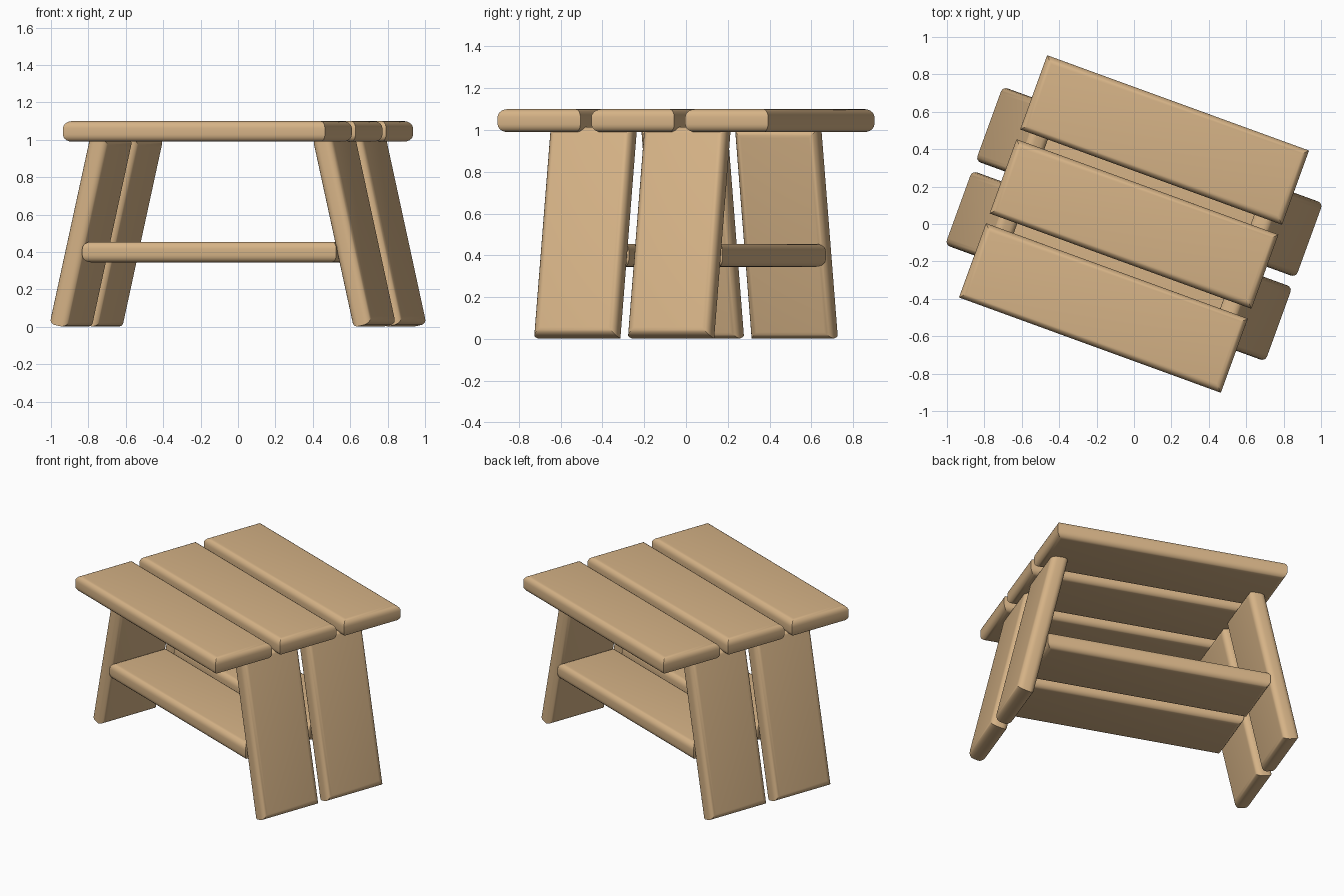
import bpy, bmesh, math
from mathutils import Matrix

if "Cube" in bpy.data.objects:
    bpy.data.objects.remove(bpy.data.objects["Cube"])

TURN = Matrix.Rotation(math.radians(-20), 4, 'Z')   # whole stool is turned
WIDTH, THICK, PITCH, ROUND = 0.422, 0.11, 0.478, 0.038
SPLAY = math.radians(13)

wood = bpy.data.materials.new("wood")
wood.diffuse_color = (0.67, 0.45, 0.24, 1)
wood.use_nodes = True
wood.node_tree.nodes["Principled BSDF"].inputs["Base Color"].default_value = wood.diffuse_color


def plank(name, length, loc, tilt=0.0):
    """Board along local x, rounded around the rims of both wide faces."""
    bm = bmesh.new()
    bmesh.ops.create_cube(bm, size=1, matrix=Matrix.Diagonal((length, WIDTH, THICK, 1)))
    rims = [e for e in bm.edges if abs(e.verts[0].co.z - e.verts[1].co.z) < 1e-4]
    bmesh.ops.bevel(bm, geom=rims, offset=ROUND, segments=5, profile=0.5, affect='EDGES')
    bmesh.ops.recalc_face_normals(bm, faces=bm.faces)
    mesh = bpy.data.meshes.new(name)
    bm.to_mesh(mesh)
    bm.free()
    mesh.materials.append(wood)
    ob = bpy.data.objects.new(name, mesh)
    bpy.context.collection.objects.link(ob)
    ob.matrix_world = TURN @ Matrix.Translation(loc) @ Matrix.Rotation(tilt, 4, 'Y')
    bpy.ops.object.select_all(action='DESELECT')
    ob.select_set(True)
    bpy.context.view_layer.objects.active = ob
    bpy.ops.object.shade_smooth_by_angle(angle=math.radians(35))
    return ob


# seat: three boards
for i, label in enumerate(("front", "middle", "back")):
    plank(f"seat_board_{label}", 1.49, (0, (i - 1) * PITCH, 1.045))

for row, label in ((-0.5, "front"), (0.5, "back")):
    # shelf: two boards between the legs
    plank(f"shelf_board_{label}", 1.445, (0, row * PITCH, 0.4))
    # splayed legs: two boards at each end
    for side, end in ((-1, "left"), (1, "right")):
        plank(f"leg_board_{label}_{end}", 1.03, (side * 0.749, row * PITCH, 0.509),
              -(math.pi / 2 + side * SPLAY))
